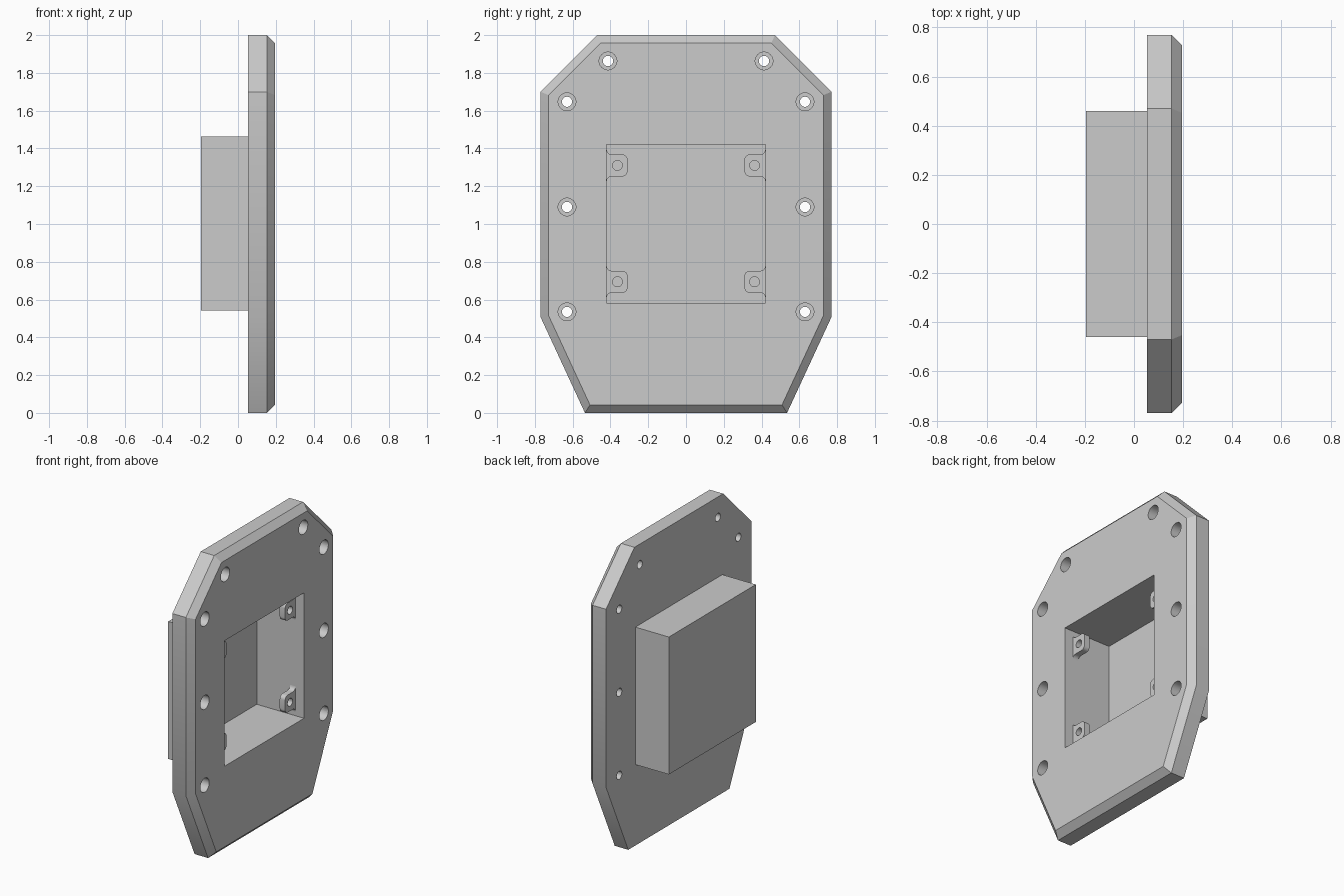
import bpy, bmesh, math
from mathutils import Vector

old = bpy.data.objects.get("Cube")
if old:
    bpy.data.objects.remove(old, do_unlink=True)

grey = bpy.data.materials.new("plain grey")
grey.use_nodes = True
grey.diffuse_color = (0.6, 0.6, 0.6, 1)
grey.node_tree.nodes["Principled BSDF"].inputs["Base Color"].default_value = (0.6, 0.6, 0.6, 1)

BACK, FLANGE, FRONT = -0.195, 0.053, 0.195
MID_Z = 1.002


def prism(name, outline, x0, x1, chamfer=0):
    """Extrude a (y, z) outline along x, optionally chamfering the front rim."""
    bm = bmesh.new()
    base = bm.faces.new([bm.verts.new((x0, y, z)) for y, z in outline])
    out = bmesh.ops.extrude_face_region(bm, geom=[base])
    top = [v for v in out["geom"] if isinstance(v, bmesh.types.BMVert)]
    bmesh.ops.translate(bm, verts=top, vec=(x1 - x0, 0, 0))
    bmesh.ops.recalc_face_normals(bm, faces=bm.faces)
    if chamfer:
        rim = [e for e in bm.edges if all(abs(v.co.x - x1) < 1e-5 for v in e.verts)]
        bmesh.ops.bevel(bm, geom=rim, offset=chamfer, segments=1, affect="EDGES")
    mesh = bpy.data.meshes.new(name)
    bm.to_mesh(mesh)
    bm.free()
    mesh.materials.append(grey)
    obj = bpy.data.objects.new(name, mesh)
    bpy.context.collection.objects.link(obj)
    return obj


def arc(cy, cz, r, start, end, steps):
    angles = [math.radians(start + (end - start) * i / steps) for i in range(steps + 1)]
    return [(cy + r * math.cos(a), cz + r * math.sin(a)) for a in angles]


def square(half):
    return [(-half, MID_Z - half), (half, MID_Z - half), (half, MID_Z + half), (-half, MID_Z + half)]


def circle(y, z, r):
    return arc(y, z, r, 0, 360, 32)[:-1]


def combine(target, tool, operation):
    mod = target.modifiers.new("join or cut", "BOOLEAN")
    mod.operation, mod.solver, mod.object = operation, "EXACT", tool
    bpy.context.view_layer.objects.active = target
    bpy.ops.object.modifier_apply(modifier=mod.name)
    bpy.data.objects.remove(tool, do_unlink=True)


def smooth(obj):
    bpy.ops.object.select_all(action="DESELECT")
    obj.select_set(True)
    bpy.context.view_layer.objects.active = obj
    bpy.ops.object.shade_smooth_by_angle(angle=math.radians(30))


# Chamfered flange plate with the box behind it
half = [(0.535, 0), (0.77, 0.507), (0.77, 1.7), (0.47, 2)]
shell = prism("flange_and_box", half + [(-y, z) for y, z in reversed(half)], FLANGE, FRONT, 0.042)
combine(shell, prism("box", square(0.46), BACK, FLANGE + 0.03), "UNION")
combine(shell, prism("cavity", square(0.42), BACK + 0.04, FRONT + 0.1), "DIFFERENCE")

# Counterbored screw holes around the flange
for y, z in [(0.413, 1.863), (0.63, 1.647), (0.63, 1.09), (0.63, 0.535)]:
    for side in (-1, 1):
        combine(shell, prism("bore", circle(side * y, z, 0.027), 0, 0.3), "DIFFERENCE")
        combine(shell, prism("counterbore", circle(side * y, z, 0.047), 0.1, 0.3), "DIFFERENCE")
smooth(shell)

# Screw tabs on the side walls of the cavity, with filleted roots
upper = arc(0.393, 0.085, 0.027, 0, -90, 6) + arc(0.337, 0.031, 0.027, 90, 180, 6)
tab = upper + [(y, -z) for y, z in reversed(upper)]
for level, z in (("lower", 0.694), ("upper", 1.31)):
    for side, word in ((-1, "right"), (1, "left")):
        obj = prism(f"{level}_{word}_tab", [(side * a, z + b) for a, b in tab], 0.092, 0.132)
        combine(obj, prism("tab_hole", circle(side * 0.363, z, 0.026), 0, 0.2), "DIFFERENCE")
        smooth(obj)
